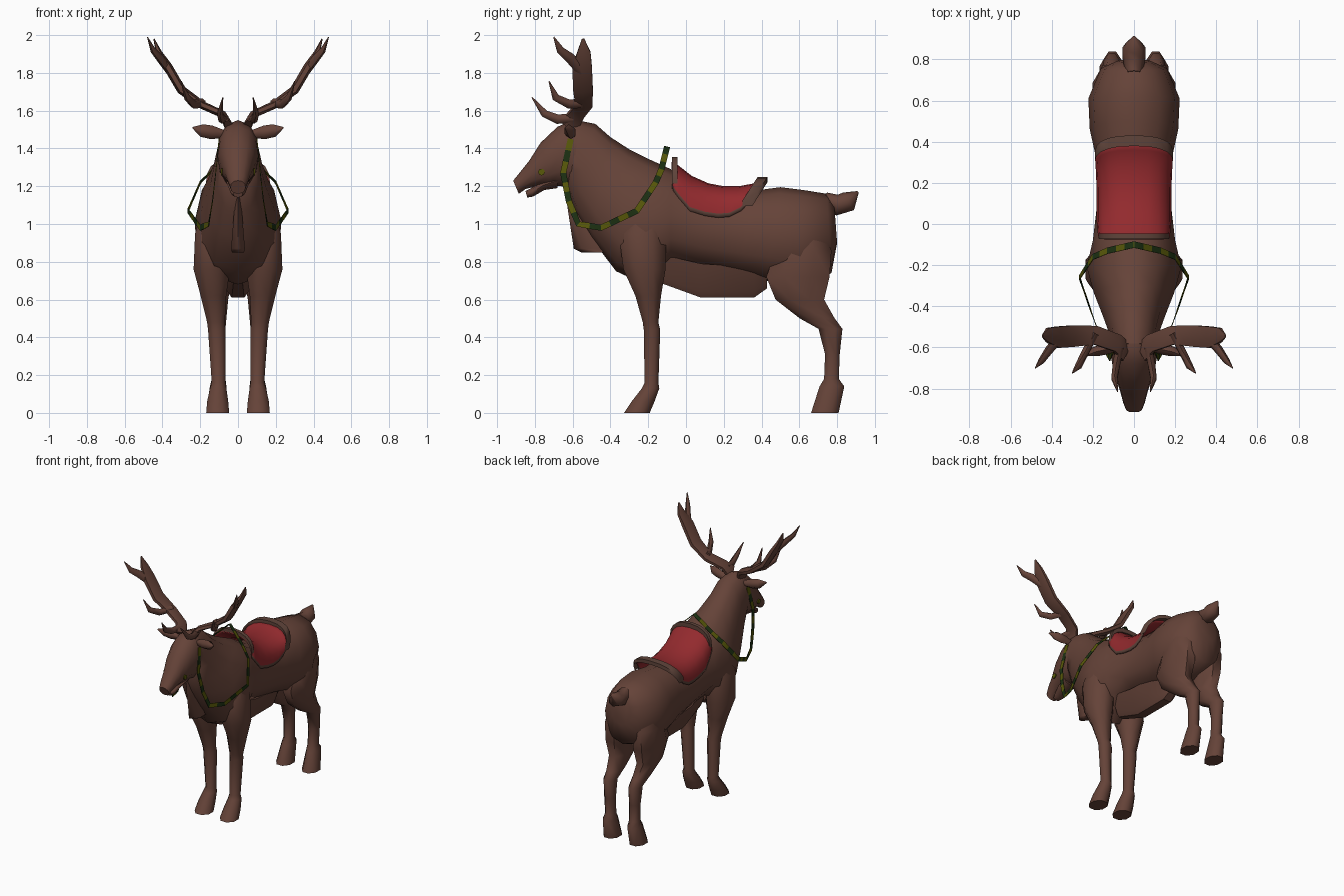
import bpy, bmesh, math
from mathutils import Vector

cube = bpy.data.objects.get("Cube")
if cube:
    bpy.data.objects.remove(cube)


def material(name, rgb):
    m = bpy.data.materials.new(name)
    m.use_nodes = True
    m.diffuse_color = (*rgb, 1)
    m.node_tree.nodes["Principled BSDF"].inputs["Base Color"].default_value = (*rgb, 1)
    return m


COAT = material("brown coat", (0.13, 0.056, 0.04))
RED = material("red saddle cloth", (0.29, 0.023, 0.027))
TRIM = material("saddle trim brown", (0.115, 0.058, 0.043))
OLIVE = material("olive strap", (0.10, 0.10, 0.003))
GREEN = material("dark green strap", (0.012, 0.03, 0.006))


def loft(name, rings, mats, mirror=False, closed=True, rule=None, angle=60):
    """Skin a list of point rings; rule(ring, side) picks the material."""
    bm = bmesh.new()
    vs = [[bm.verts.new(p) for p in r] for r in rings]
    n = len(vs[0])
    for i in range(len(vs) - 1):
        for j in range(n if closed else n - 1):
            k = (j + 1) % n
            f = bm.faces.new((vs[i][j], vs[i][k], vs[i + 1][k], vs[i + 1][j]))
            f.material_index = rule(i, j) if rule else 0
    if closed:
        bm.faces.new(vs[0])
        bm.faces.new(vs[-1])
    bmesh.ops.recalc_face_normals(bm, faces=bm.faces)
    me = bpy.data.meshes.new(name)
    bm.to_mesh(me)
    bm.free()
    for m in mats:
        me.materials.append(m)
    me.polygons.foreach_set("use_smooth", [True] * len(me.polygons))
    me.set_sharp_from_angle(angle=math.radians(angle))
    ob = bpy.data.objects.new(name, me)
    bpy.context.scene.collection.objects.link(ob)
    if mirror:
        ob.modifiers.new("Mirror", "MIRROR")
    return ob


def section(y1, z1, y2, z2, w, pear=0, n=12):
    """Oval between an upper and a lower outline point, half width w; pear widens it low down."""
    a, b = Vector((0, y1, z1)), Vector((0, y2, z2))
    c, h = (a + b) / 2, (a - b) / 2
    out = []
    for i in range(n):
        t = 2 * math.pi * i / n
        s, k = math.sin(t), math.cos(t)
        out.append(c + h * k + Vector((w * (1 - pear * k) * math.copysign(abs(s) ** 0.85, s), 0, 0)))
    return out


def slab(z, y1, y2, x1, x2, n=8):
    """Horizontal oval for legs."""
    return [((x1 + x2) / 2 + (x2 - x1) / 2 * math.cos(2 * math.pi * (i + .5) / n) * 1.05,
             (y1 + y2) / 2 + (y2 - y1) / 2 * math.sin(2 * math.pi * (i + .5) / n) * 1.05, z)
            for i in range(n)]


def tube(name, pts, ref, flat=1.0, mirror=True, n=6):
    """Tapered tube; points are x, y, z, radius; flat scales it along ref."""
    ps = [Vector(p[:3]) for p in pts]
    rings = []
    for i, p in enumerate(ps):
        t = (ps[min(i + 1, len(ps) - 1)] - ps[max(i - 1, 0)]).normalized()
        u = t.cross(Vector(ref)).normalized()
        v = u.cross(t)
        rings.append([p + pts[i][3] * (u * math.cos(a) + v * flat * math.sin(a))
                      for a in (2 * math.pi * k / n for k in range(n))])
    return loft(name, rings, [COAT], mirror)


# Body and neck
loft("body", [section(*r) for r in (
    (.785, 1.10, .80, .90, .08), (.745, 1.16, .77, .74, .16), (.62, 1.18, .60, .67, .222),
    (.50, 1.195, .42, .70, .215), (.35, 1.175, .30, .73, .185), (.10, 1.18, .08, .775, .18),
    (-.08, 1.29, -.08, .80, .20, .05), (-.20, 1.345, -.22, .68, .23, .12),
    (-.30, 1.395, -.37, .75, .195, .15), (-.40, 1.46, -.50, .92, .15, .1),
    (-.48, 1.53, -.585, 1.06, .12), (-.58, 1.55, -.63, 1.19, .105))], [COAT])

# Head and lower jaw
loft("head", [section(*r) for r in (
    (-.50, 1.53, -.56, 1.18, .10), (-.60, 1.55, -.62, 1.19, .11), (-.68, 1.515, -.66, 1.20, .108),
    (-.77, 1.43, -.72, 1.20, .09), (-.83, 1.335, -.79, 1.20, .068), (-.89, 1.26, -.85, 1.185, .052),
    (-.915, 1.23, -.885, 1.16, .04))], [COAT])
loft("lower_jaw", [section(*r, n=8) for r in (
    (-.68, 1.27, -.68, 1.19, .065), (-.76, 1.23, -.75, 1.18, .055),
    (-.82, 1.19, -.81, 1.145, .04), (-.85, 1.175, -.84, 1.14, .025))], [COAT])

# Chest tuft and belly keel
loft("chest_tuft", [slab(*r, 6) for r in (
    (1.2, -.63, -.50, -.008, .008), (1.1, -.625, -.46, -.02, .02),
    (.87, -.59, -.42, -.04, .04), (.85, -.55, -.40, -.035, .035))], [COAT])
loft("belly_keel", [[(s * w, y, z) for s, w, z in
                     ((-1, w1, top), (1, w1, top), (1, w2, low + .03), (1, w2 * .6, low),
                      (-1, w2 * .6, low), (-1, w2, low + .03))]
                    for y, top, low, w1, w2 in (
    (-.14, .84, .69, .08, .04), (.08, .79, .61, .10, .055),
    (.36, .77, .61, .10, .055), (.43, .74, .66, .08, .04))], [COAT], angle=30)

# Legs
loft("front_legs", [slab(*r) for r in (
    (1.12, -.27, -.15, .10, .18), (.95, -.36, -.10, .04, .23), (.76, -.335, -.105, .04, .238),
    (.62, -.27, -.13, .06, .20), (.48, -.23, -.145, .068, .165), (.44, -.225, -.135, .065, .16),
    (.16, -.22, -.145, .065, .14), (.13, -.235, -.14, .06, .15),
    (.06, -.29, -.165, .05, .165), (0, -.33, -.19, .045, .17))], [COAT], True)
loft("hind_legs", [slab(*r) for r in (
    (1.02, .55, .70, .08, .17), (.86, .47, .775, .03, .205), (.72, .42, .765, .03, .205),
    (.60, .47, .735, .05, .185), (.50, .60, .79, .06, .16), (.445, .70, .83, .065, .15),
    (.31, .735, .815, .065, .145), (.18, .73, .81, .065, .14), (.14, .705, .84, .06, .15),
    (0, .66, .81, .05, .17))], [COAT], True)

# Tail and ears
tube("tail", ((0, .73, 1.13, .04), (0, .80, 1.10, .055), (0, .86, 1.12, .055), (0, .91, 1.17, .006)),
     (1, 0, 0), 1, False, 8)
tube("ears", ((.07, -.60, 1.475, .02), (.14, -.61, 1.485, .036), (.19, -.62, 1.495, .034),
              (.24, -.64, 1.51, .004)), (0, 1, 0), .8)

# Antlers
tube("antler_beams", ((.05, -.62, 1.52, .024), (.08, -.58, 1.58, .02), (.19, -.54, 1.63, .021),
                      (.30, -.545, 1.71, .024), (.37, -.55, 1.83, .024), (.42, -.54, 1.91, .016),
                      (.445, -.545, 1.98, .003)), (0, 1, 0), 2.5)
tube("antler_front_tips", ((.36, -.55, 1.81, .03), (.415, -.615, 1.88, .027), (.45, -.665, 1.92, .021),
                           (.48, -.70, 1.99, .003)), (1, 0, 0), .7)
tube("antler_middle_tines", ((.19, -.53, 1.64, .026), (.235, -.62, 1.635, .024),
                             (.27, -.69, 1.67, .02), (.30, -.725, 1.755, .003)), (1, 0, 0), .85)
tube("antler_brow_tines", ((.07, -.60, 1.56, .026), (.085, -.68, 1.555, .025),
                           (.095, -.75, 1.585, .02), (.08, -.815, 1.67, .003)), (1, 0, 0), .85)


# Saddle: red seat with a brown border and raised front and back rims
def arch(y, top, low, w, lean=0, n=10):
    """Arch over the back; lean carries its feet forward."""
    pts = []
    for i in range(n + 1):
        t = (2 * i / n - 1) * math.pi / 2
        s, k = math.sin(t), math.cos(t) ** .85
        pts.append(Vector((w * math.copysign(abs(s) ** .8, s), y - lean * (1 - k), low + (top - low) * k)))
    # Narrow hem along both lower edges
    hem = Vector((0, 0, -.022))
    return [pts[0] + hem] + pts + [pts[-1] + hem]


seat = ((-.07, 1.335, 1.20, .172), (-.04, 1.31, 1.16, .177), (.03, 1.255, 1.09, .182, .01),
        (.12, 1.215, 1.065, .182, .02), (.20, 1.20, 1.055, .182, .03), (.28, 1.20, 1.06, .184, .05),
        (.36, 1.215, 1.09, .187, .07), (.40, 1.235, 1.12, .188, .08))
rings = [arch(*s) for s in seat]
saddle = loft("saddle", rings, [TRIM, RED], closed=False,
              rule=lambda i, j: int(0 < j < len(rings[0]) - 2))
solid = saddle.modifiers.new("Thickness", "SOLIDIFY")
solid.thickness = .01


def rim(name, path, half_y, half_z):
    loft(name, [[p + Vector((0, a * half_y, b * half_z)) for a, b in ((-1, -1), (1, -1), (1, 1), (-1, 1))]
                for p in path], [TRIM], angle=60)


rim("saddle_front_rim", arch(-.06, 1.34, 1.20, .17)[1:-1], .014, .016)
rim("saddle_back_rim", arch(.405, 1.235, 1.11, .19, .08)[1:-1], .026, .014)

# Striped reins
path = [Vector(p) for p in (
    (.10, -.61, 1.45), (.118, -.65, 1.27), (.135, -.62, 1.12), (.155, -.57, 1.0), (.20, -.45, .98),
    (.265, -.26, 1.07), (.20, -.16, 1.22), (.13, -.13, 1.29), (0, -.10, 1.41))]
pts = []
for a, b in zip(path, path[1:]):
    steps = max(1, round((b - a).length / .055))
    pts += [a.lerp(b, i / steps) for i in range(steps)]
pts.append(path[-1])
rein_rings = []
for i, p in enumerate(pts):
    t = pts[min(i + 1, len(pts) - 1)] - pts[max(i - 1, 0)]
    side = Vector((0, -t.z, t.y)).normalized() * .016
    out = Vector((.002, 0, 0))
    rein_rings.append([p - side - out, p + side - out, p + side + out, p - side + out])
loft("reins", rein_rings, [OLIVE, GREEN], True, rule=lambda i, j: i % 2)

# Small studs on the cheeks
loft("cheek_studs", [[(x, -.765 + .018 * math.cos(k * math.pi / 4), 1.275 + .018 * math.sin(k * math.pi / 4))
                      for k in range(8)] for x in (.081, .089)], [OLIVE], True)
